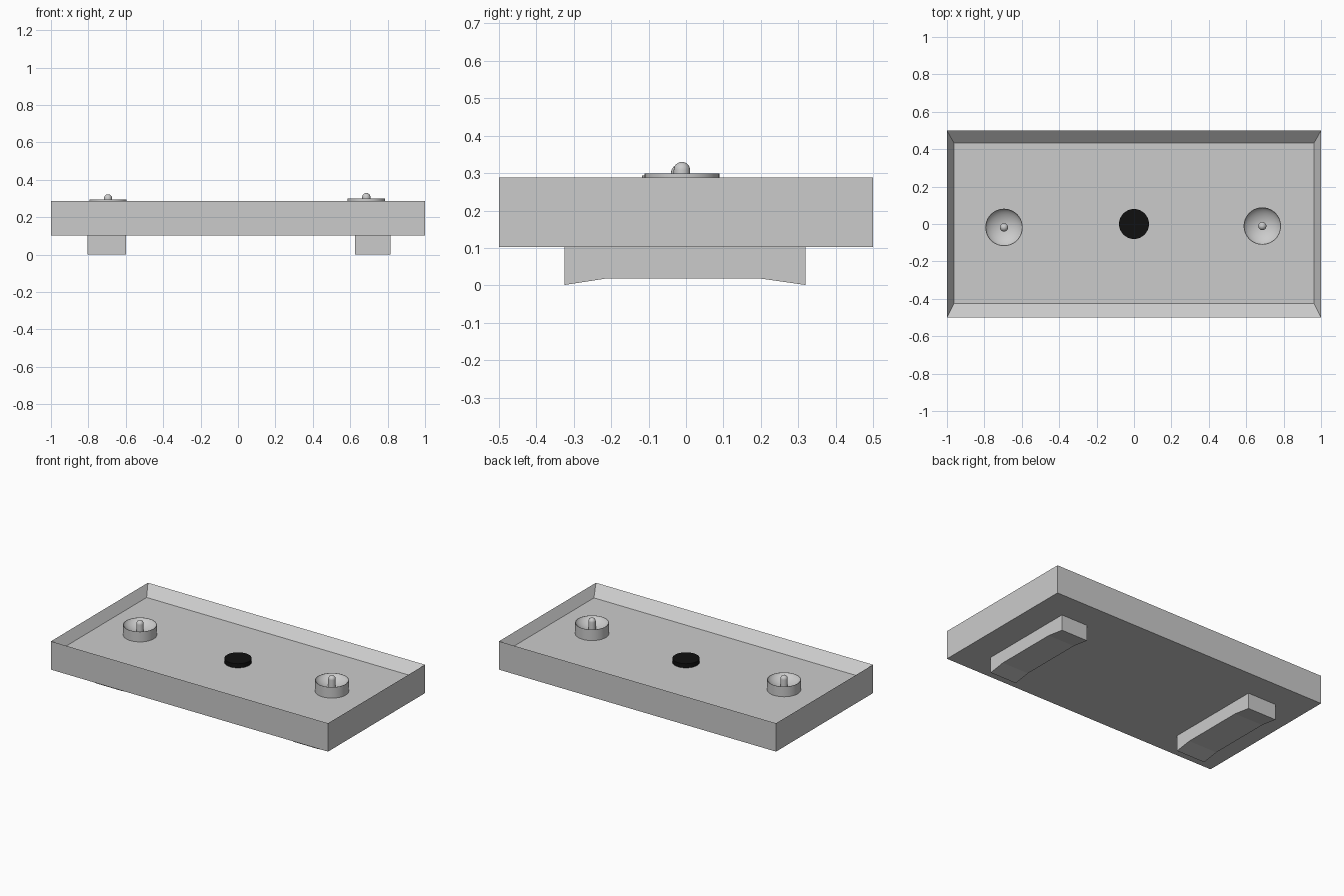
import bpy, bmesh, math

if "Cube" in bpy.data.objects:
    bpy.data.objects.remove(bpy.data.objects["Cube"])


def finish(name, bm, smooth=False):
    bmesh.ops.recalc_face_normals(bm, faces=bm.faces)
    me = bpy.data.meshes.new(name)
    bm.to_mesh(me)
    bm.free()
    ob = bpy.data.objects.new(name, me)
    bpy.context.collection.objects.link(ob)
    if smooth:
        bpy.ops.object.select_all(action='DESELECT')
        bpy.context.view_layer.objects.active = ob
        ob.select_set(True)
        bpy.ops.object.shade_smooth_by_angle(angle=math.radians(35))
    return ob


def lathe(name, profile, loc, sides=40):
    """Spin an (r, z) profile that starts and ends on the axis."""
    bm = bmesh.new()
    vs = [bm.verts.new((r, 0, z)) for r, z in profile]
    es = [bm.edges.new(p) for p in zip(vs, vs[1:])]
    bmesh.ops.spin(bm, geom=vs + es, axis=(0, 0, 1), cent=(0, 0, 0),
                   angle=math.tau, steps=sides, use_duplicate=False)
    bmesh.ops.remove_doubles(bm, verts=bm.verts, dist=0.0002)
    ob = finish(name, bm, True)
    ob.location = loc
    return ob


# Tray body: solid slab with a sloped-wall basin
FLOOR, BOTTOM, TOP = 0.228, 0.103, 0.288
bm = bmesh.new()
loops = []
for x, y0, y1, z in ((1, -.5, .5, BOTTOM), (1, -.5, .5, TOP), (.962, -.425, .432, FLOOR)):
    loops.append([bm.verts.new(p) for p in ((-x, y0, z), (x, y0, z), (x, y1, z), (-x, y1, z))])
for a, b in zip(loops, loops[1:]):
    for i in range(4):
        j = (i + 1) % 4
        bm.faces.new((a[i], a[j], b[j], b[i]))
bm.faces.new(loops[0])
bm.faces.new(loops[-1])
finish("tray", bm)

# Feet: bars with a shallow arched underside
foot = ((-.325, .001), (-.215, .018), (.2, .018), (.32, .001), (.32, BOTTOM), (-.325, BOTTOM))
for side, x0, x1 in (("left", -.805, -.6), ("right", .625, .815)):
    bm = bmesh.new()
    face = bm.faces.new([bm.verts.new((x0, y, z)) for y, z in foot])
    ext = bmesh.ops.extrude_face_region(bm, geom=[face], use_keep_orig=True)
    new = [v for v in ext["geom"] if isinstance(v, bmesh.types.BMVert)]
    bmesh.ops.translate(bm, verts=new, vec=(x1 - x0, 0, 0))
    finish("foot_" + side, bm)

# Dished cups with a round-tipped pin in each
H = 0.08
bowl = [(.098 * math.sin(t * math.pi / 16), H - .045 * math.cos(t * math.pi / 16) ** 1.5)
        for t in range(8, -1, -1)]
cup = [(0, 0), (.1, 0), (.1, H)] + bowl
R = .022
pin = [(0, 0), (R, 0)] + [(R * math.cos(t * math.pi / 12), .068 + R * math.sin(t * math.pi / 12))
                          for t in range(7)]
for side, x, y, top, tip in (("left", -.695, -.018, .294, .323), ("right", .686, -.011, .299, .33)):
    lathe("cup_" + side, cup, (x, y, top - H))
    lathe("pin_" + side, pin, (x, y, tip - .09), 20)

# Black drain disc in the middle
drain = lathe("drain", [(0, 0), (.08, 0), (.08, .04), (0, .04)], (0, 0, .215))
mat = bpy.data.materials.new("black")
mat.diffuse_color = (.005, .005, .005, 1)
mat.use_nodes = True
mat.node_tree.nodes["Principled BSDF"].inputs["Base Color"].default_value = mat.diffuse_color
drain.data.materials.append(mat)
